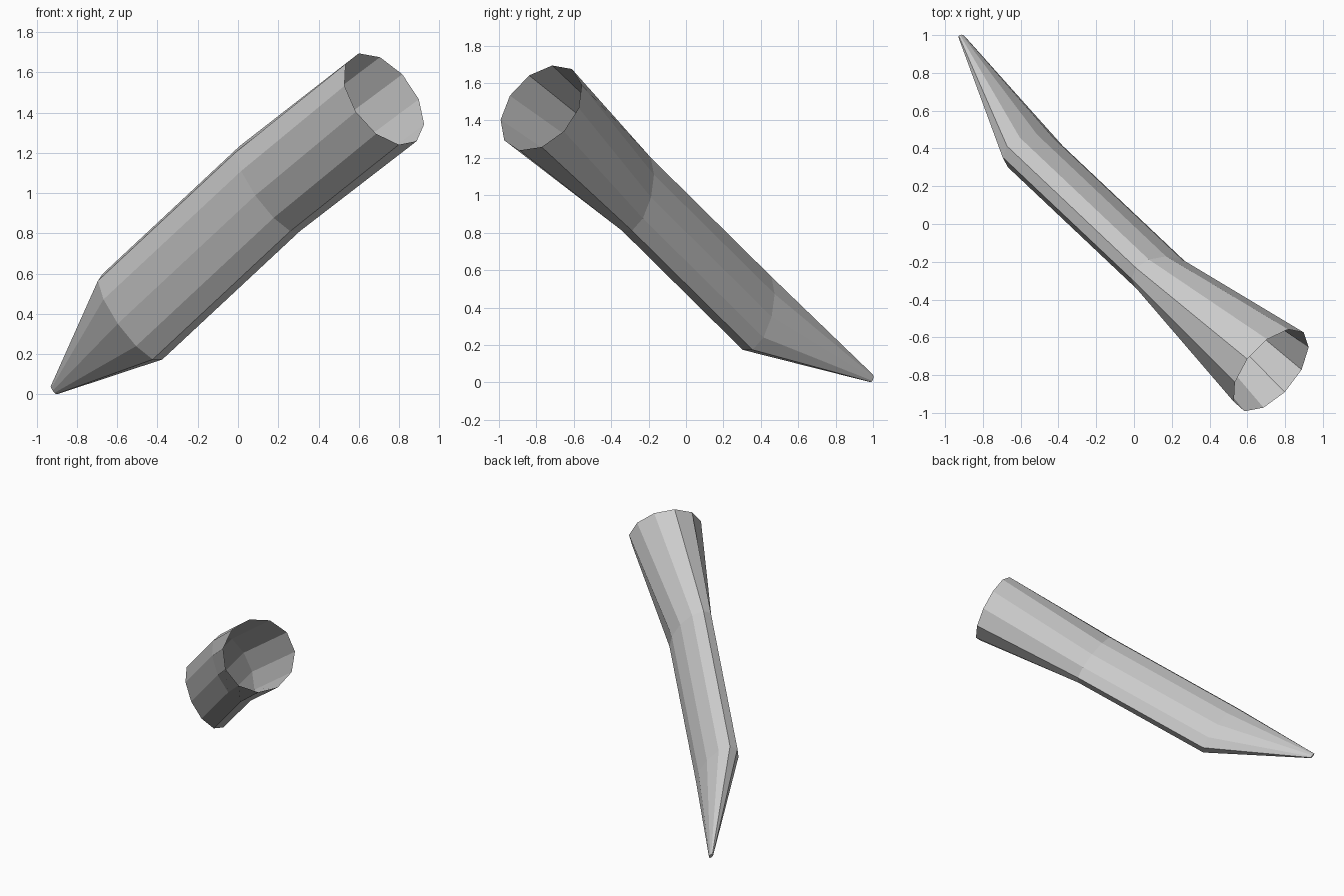
import bpy, bmesh, math
from mathutils import Vector

if "Cube" in bpy.data.objects:
    bpy.data.objects.remove(bpy.data.objects["Cube"])

SIDES = 11

# Cross-sections from tip to open mouth: centre and two ellipse half-axes
flat_u, flat_v = Vector((-.139, .042, .217)), Vector((.085, .095, 0))
sections = [
    (Vector((-.914, .992, .022)), flat_u * .1, flat_v * .1),
    (Vector((-.533, .370, .382)), flat_u, flat_v),
    (Vector((.150, -.275, 1.019)), flat_u, flat_v),
    (Vector((.724, -.774, 1.467)), Vector((-.124, .059, .227)), Vector((.158, .211, .0315))),
]

# Open tapered tube lofted through the sections
bm = bmesh.new()
rings = []
for c, u, v in sections:
    angles = [2 * math.pi * i / SIDES for i in range(SIDES)]
    rings.append([bm.verts.new(c + u * math.cos(a) + v * math.sin(a)) for a in angles])
for lower, upper in zip(rings, rings[1:]):
    for i in range(SIDES):
        j = (i + 1) % SIDES
        bm.faces.new((lower[i], upper[i], upper[j], lower[j]))

# Closed tip
bm.faces.new(rings[0])
bmesh.ops.recalc_face_normals(bm, faces=bm.faces)

mesh = bpy.data.meshes.new("tapered_tube")
bm.to_mesh(mesh)
bm.free()
bpy.context.collection.objects.link(bpy.data.objects.new("tapered_tube", mesh))
